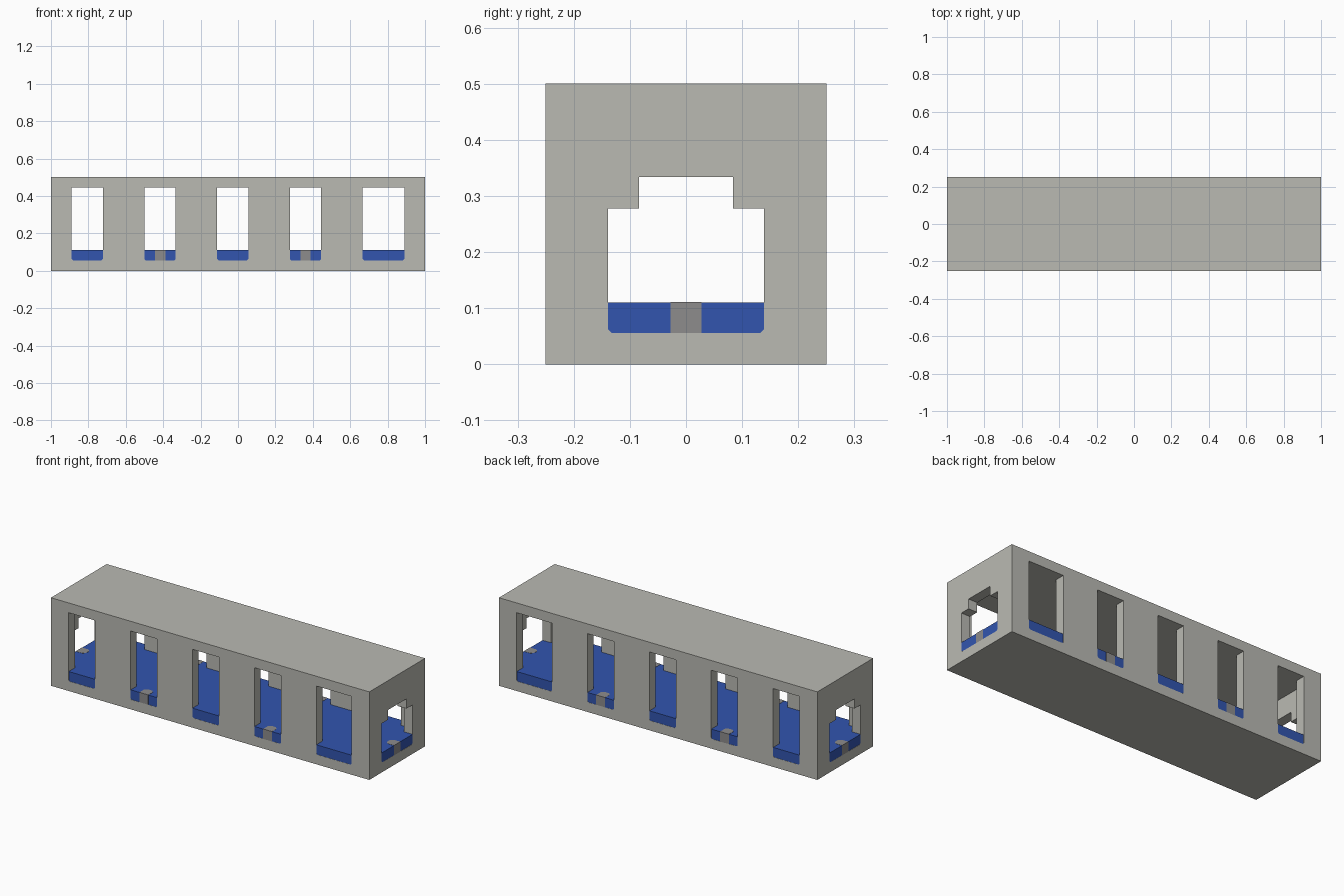
import bpy
from mathutils import Vector

old = bpy.data.objects.get("Cube")
if old:
    bpy.data.objects.remove(old)

U = 1 / 18           # one module: wall thickness
L, W, H = 1.0, 0.25, 0.5
SILL = 2 * U
CEILING = 8 * U
NICK = 0.007         # small cut corners under each sill
PROUD = 0.001        # tabs stand out this far from the floor colour


def material(name, rgb):
    m = bpy.data.materials.new(name)
    m.use_nodes = True
    m.diffuse_color = (*rgb, 1)
    bsdf = m.node_tree.nodes["Principled BSDF"]
    bsdf.inputs["Base Color"].default_value = (*rgb, 1)
    bsdf.inputs["Roughness"].default_value = 0.8
    return m


STONE = material("warm light grey", (0.49, 0.49, 0.45))
BLUE = material("floor blue", (0.032, 0.091, 0.43))
GREY = material("tab grey", (0.27, 0.265, 0.265))


def prism(name, outline, start, end, place, mat):
    """Extrude a 2D outline from start to end; place maps (u, v, depth) to x, y, z."""
    n = len(outline)
    verts = [place(u, v, d) for d in (start, end) for u, v in outline]
    faces = [tuple(range(n)), tuple(range(n, 2 * n))]
    faces += [(i, (i + 1) % n, n + (i + 1) % n, n + i) for i in range(n)]
    mesh = bpy.data.meshes.new(name)
    mesh.from_pydata([Vector(p) for p in verts], [], faces)
    mesh.materials.append(mat)
    obj = bpy.data.objects.new(name, mesh)
    bpy.context.collection.objects.link(obj)
    # make all normals face outward
    bpy.context.view_layer.objects.active = obj
    obj.select_set(True)
    bpy.ops.object.mode_set(mode="EDIT")
    bpy.ops.mesh.select_all(action="SELECT")
    bpy.ops.mesh.normals_make_consistent(inside=False)
    bpy.ops.object.mode_set(mode="OBJECT")
    obj.select_set(False)
    return obj


def upright_y(u, v, d):
    return (u, d, v)


def upright_x(u, v, d):
    return (d, u, v)


def flat(u, v, d):
    return (u, v, d)


def rect(a, b, c, d):
    return [(a, c), (b, c), (b, d), (a, d)]


def opening(a, b, top):
    """Opening outline with nicked lower corners."""
    return [(a + NICK, U), (b - NICK, U), (b, U + NICK), (b, top), (a, top), (a, U + NICK)]


def cut(target, cutter):
    cutter.hide_render = True
    mod = target.modifiers.new("opening", "BOOLEAN")
    mod.operation = "DIFFERENCE"
    mod.solver = "EXACT"
    mod.object = cutter
    bpy.context.view_layer.objects.active = target
    bpy.ops.object.modifier_apply(modifier=mod.name)
    bpy.data.objects.remove(cutter)


# Hollow outer shell
shell = prism("shell", rect(-L, L, -W, W), 0, H, flat, STONE)
cut(shell, prism("room_cutter", rect(U - L, L - U, U - W, W - U), U, CEILING, flat, STONE))

# Window openings through both long walls; the last one is wider
windows = [(-16 * U, 3 * U), (-9 * U, 3 * U), (-2 * U, 3 * U), (5 * U, 3 * U), (12 * U, 4 * U)]
for x, width in windows:
    outline = opening(x, x + width, CEILING)
    cut(shell, prism("window_cutter", outline, -W - U, W + U, upright_y, STONE))

# Stepped doorways through both ends
door, head = 2.5 * U, 1.5 * U
doorway = opening(-door, door, 5 * U)
doorway[4:4] = [(head, 5 * U), (head, 6 * U), (-head, 6 * U), (-head, 5 * U)]
cut(shell, prism("doorway_cutter", doorway, -L - U, L + U, upright_x, STONE))

# Inner floor
FLOOR = SILL - PROUD
prism("floor", rect(U - L, L - U, U - W, W - U), U, FLOOR, flat, BLUE)

# Sills carry the floor out through each opening
for side, name in ((-1, "front"), (1, "back")):
    for i, (x, width) in enumerate(windows):
        prism(f"{name}_window_sill_{i + 1}", opening(x, x + width, FLOOR),
              side * (W - U), side * (W - PROUD), upright_y, BLUE)
for side, name in ((-1, "right"), (1, "left")):
    prism(f"{name}_door_sill", opening(-door, door, FLOOR),
          side * (L - U), side * (L - PROUD), upright_x, BLUE)


# Grey tabs at the doors and at two windows of each long wall
def tab(name, centre, edge, side, place):
    h, c = U / 2, U / 4
    back = edge - U
    plan = [(-h, edge), (h, edge), (h, back + c), (h - c, back), (c - h, back), (-h, back + c)]
    plan = [(centre + u, side * v) for u, v in plan]
    prism(name, plan, U - PROUD, SILL, place, GREY)


for side, long_name, end_name in ((-1, "front", "right"), (1, "back", "left")):
    for i in (1, 3):
        x, width = windows[i]
        tab(f"{long_name}_tab_{i + 1}", x + width / 2, W, side, flat)
    tab(f"{end_name}_door_tab", 0, L, side, lambda u, v, d: (v, u, d))
